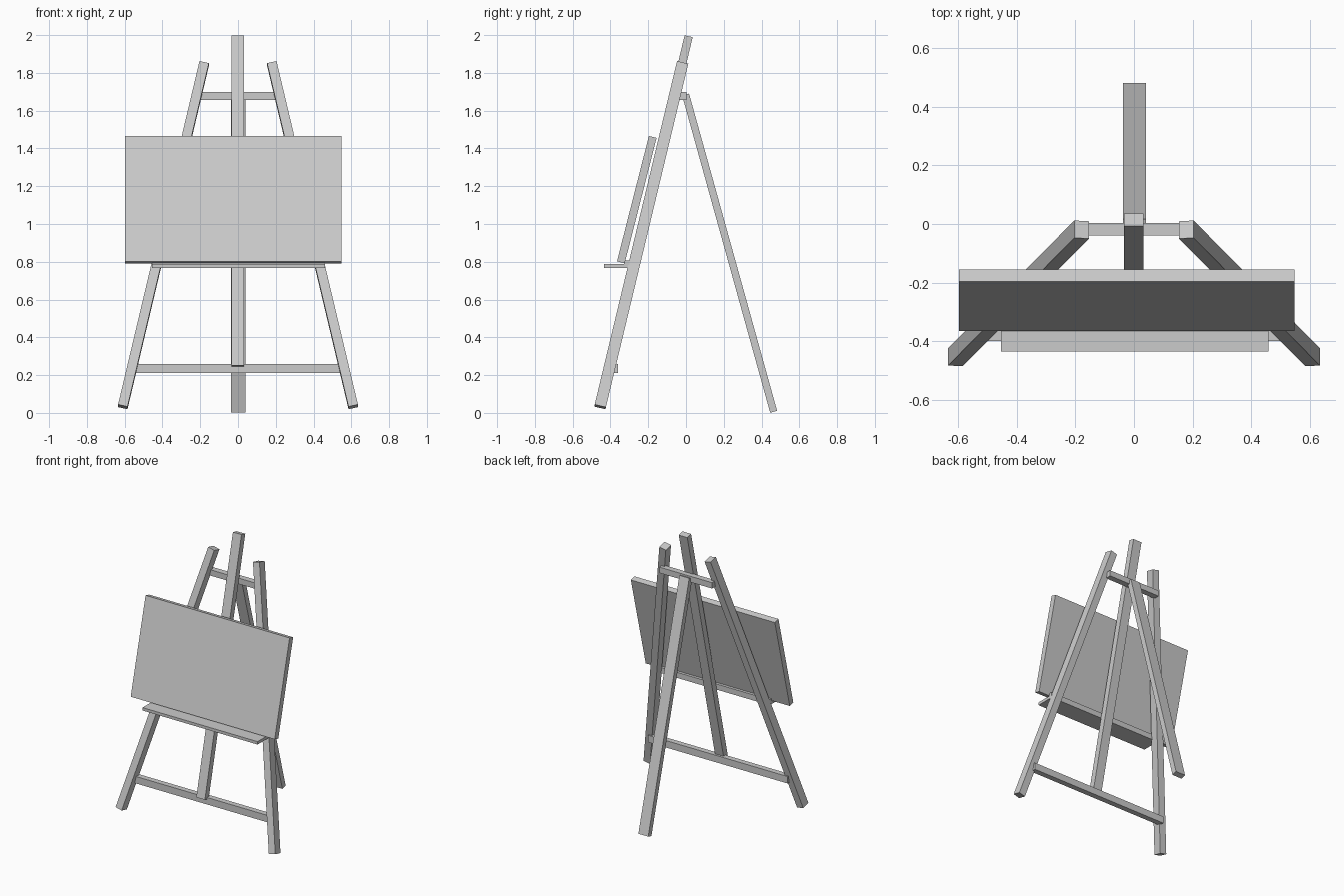
import bpy
from mathutils import Vector, Matrix

if "Cube" in bpy.data.objects:
    bpy.data.objects.remove(bpy.data.objects["Cube"])


def beam(name, start, end, width, depth):
    """Square-cut timber from start to end; width runs along x."""
    a, b = Vector(start), Vector(end)
    z = (b - a).normalized()
    y = z.cross(Vector((1, 0, 0))).normalized()
    x = y.cross(z)
    rot = Matrix((x, y, z)).transposed().to_4x4()
    bpy.ops.mesh.primitive_cube_add(size=1)
    ob = bpy.context.object
    ob.name = name
    ob.data.transform(Matrix.Diagonal((width, depth, (b - a).length, 1)))
    ob.matrix_world = Matrix.Translation((a + b) / 2) @ rot
    return ob


def block(name, x, y, z):
    """Axis-aligned box from three (min, max) ranges."""
    bpy.ops.mesh.primitive_cube_add(size=1)
    ob = bpy.context.object
    ob.name = name
    ob.data.transform(Matrix.Diagonal([r[1] - r[0] for r in (x, y, z)] + [1]))
    ob.location = [(r[0] + r[1]) / 2 for r in (x, y, z)]
    return ob


# Splayed front legs
for side, s in (("left", -1), ("right", 1)):
    beam(f"front_leg_{side}", (s * 0.61, -0.455, 0.032), (s * 0.179, -0.019, 1.85), 0.051, 0.061)

# Central mast and rear prop leg
beam("center_mast", (-0.001, -0.402, 0.247), (-0.001, 0.014, 1.994), 0.068, 0.044)
beam("rear_leg", (0.002, 0.464, 0.006), (0.002, -0.002, 1.685), 0.078, 0.038)

# Cross bars joining the front legs
block("lower_crossbar", (-0.555, 0.555), (-0.40, -0.36), (0.21, 0.26))
block("upper_crossbar", (-0.21, 0.21), (-0.04, 0.003), (1.657, 1.699))

# Tray with its back rail
block("tray", (-0.455, 0.46), (-0.435, -0.30), (0.768, 0.789))
block("tray_rail", (-0.455, 0.46), (-0.328, -0.30), (0.768, 0.808))

# Board resting on the tray
beam("board", (-0.025, -0.345, 0.797), (-0.025, -0.176, 1.461), 1.145, 0.042)
